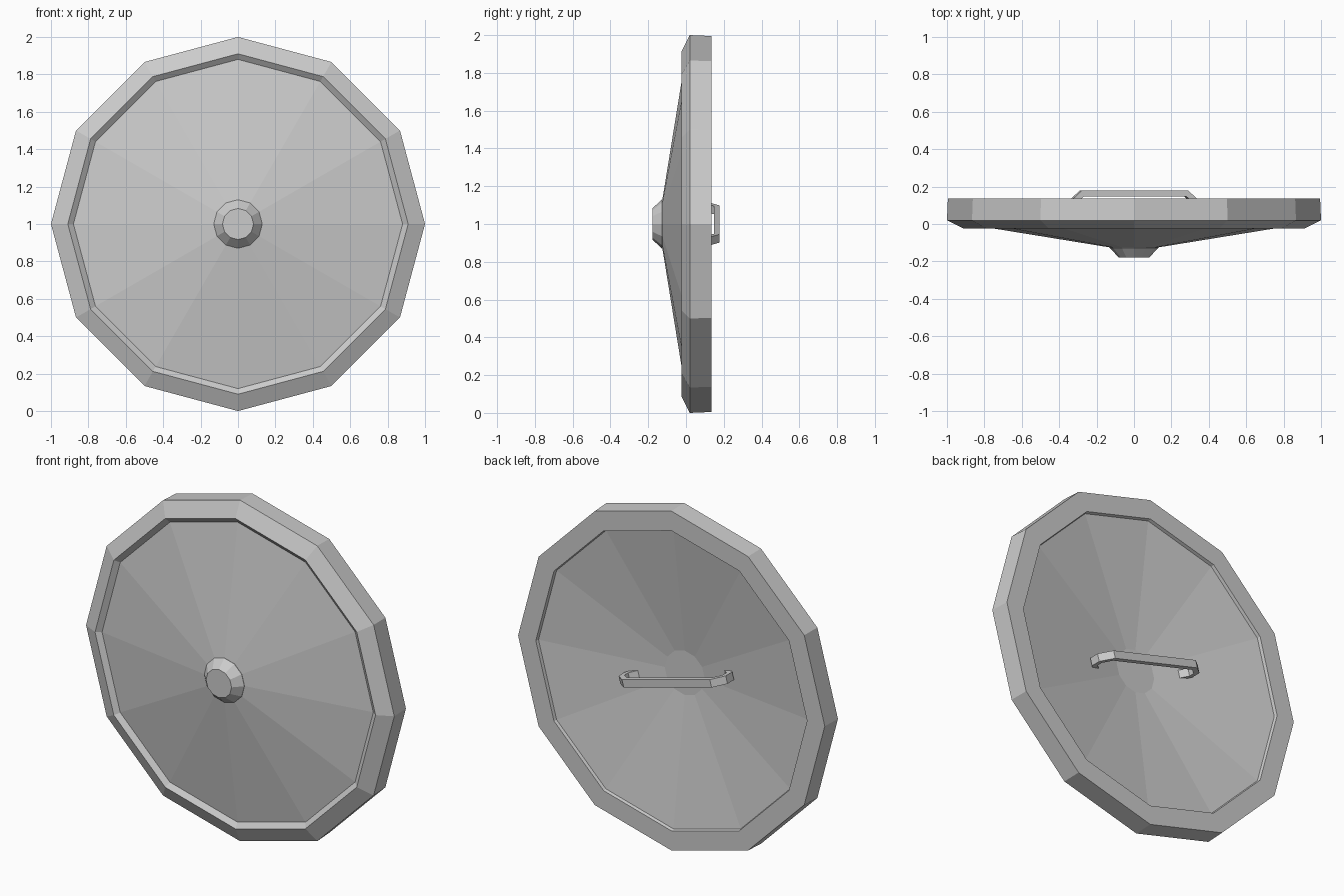
import bpy, bmesh
from math import sin, cos, pi, radians

if "Cube" in bpy.data.objects:
    bpy.data.objects.remove(bpy.data.objects["Cube"])

SIDES = 12
CENTRE_Z = 1.0


def finish(name, bm):
    bmesh.ops.recalc_face_normals(bm, faces=bm.faces)
    mesh = bpy.data.meshes.new(name)
    bm.to_mesh(mesh)
    bm.free()
    obj = bpy.data.objects.new(name, mesh)
    obj.location.z = CENTRE_Z
    bpy.context.collection.objects.link(obj)
    return obj


def lathe(name, profile):
    """Turn (radius, y) points round the y axis and cap both ends."""
    bm = bmesh.new()
    rings = [[bm.verts.new((r * cos(2 * pi * i / SIDES), y, r * sin(2 * pi * i / SIDES)))
              for i in range(SIDES)] for r, y in profile]
    for a, b in zip(rings, rings[1:]):
        for i in range(SIDES):
            j = (i + 1) % SIDES
            bm.faces.new((a[i], a[j], b[j], b[i]))
    bm.faces.new(rings[0])
    bm.faces.new(rings[-1])
    return finish(name, bm)


# Shield body: front cone, groove, bevelled rim, recessed back cone
lathe("shield_body", [(0.13, -0.125), (0.88, -0.003), (0.91, -0.025), (1.0, 0.02),
                      (0.995, 0.135), (0.88, 0.135), (0.875, 0.117), (0.13, 0.012)])

# Central boss on the front
lathe("front_boss", [(0.13, -0.124), (0.13, -0.127), (0.083, -0.178)])

# Back handle: bent strap with mirrored ends, tilted across the back
outer = [(0.295, 0.178), (0.36, 0.12), (0.36, 0.06), (0.31, 0.01)]
inner = [(0.283, 0.148), (0.33, 0.107), (0.33, 0.073), (0.285, 0.03)]
WIDTH = 0.045
bm = bmesh.new()
path = [(-x, y, ix, iy) for (x, y), (ix, iy) in zip(outer[::-1], inner[::-1])]
path = [(x, y, -ix, iy) for x, y, ix, iy in path]
path += [(x, y, ix, iy) for (x, y), (ix, iy) in zip(outer, inner)]
sections = [[bm.verts.new(p) for p in ((x, y, -WIDTH / 2), (x, y, WIDTH / 2),
                                       (ix, iy, WIDTH / 2), (ix, iy, -WIDTH / 2))]
            for x, y, ix, iy in path]
for a, b in zip(sections, sections[1:]):
    for i in range(4):
        j = (i + 1) % 4
        bm.faces.new((a[i], a[j], b[j], b[i]))
bm.faces.new(sections[0])
bm.faces.new(sections[-1])
handle = finish("back_handle", bm)
handle.rotation_euler.y = radians(15)
